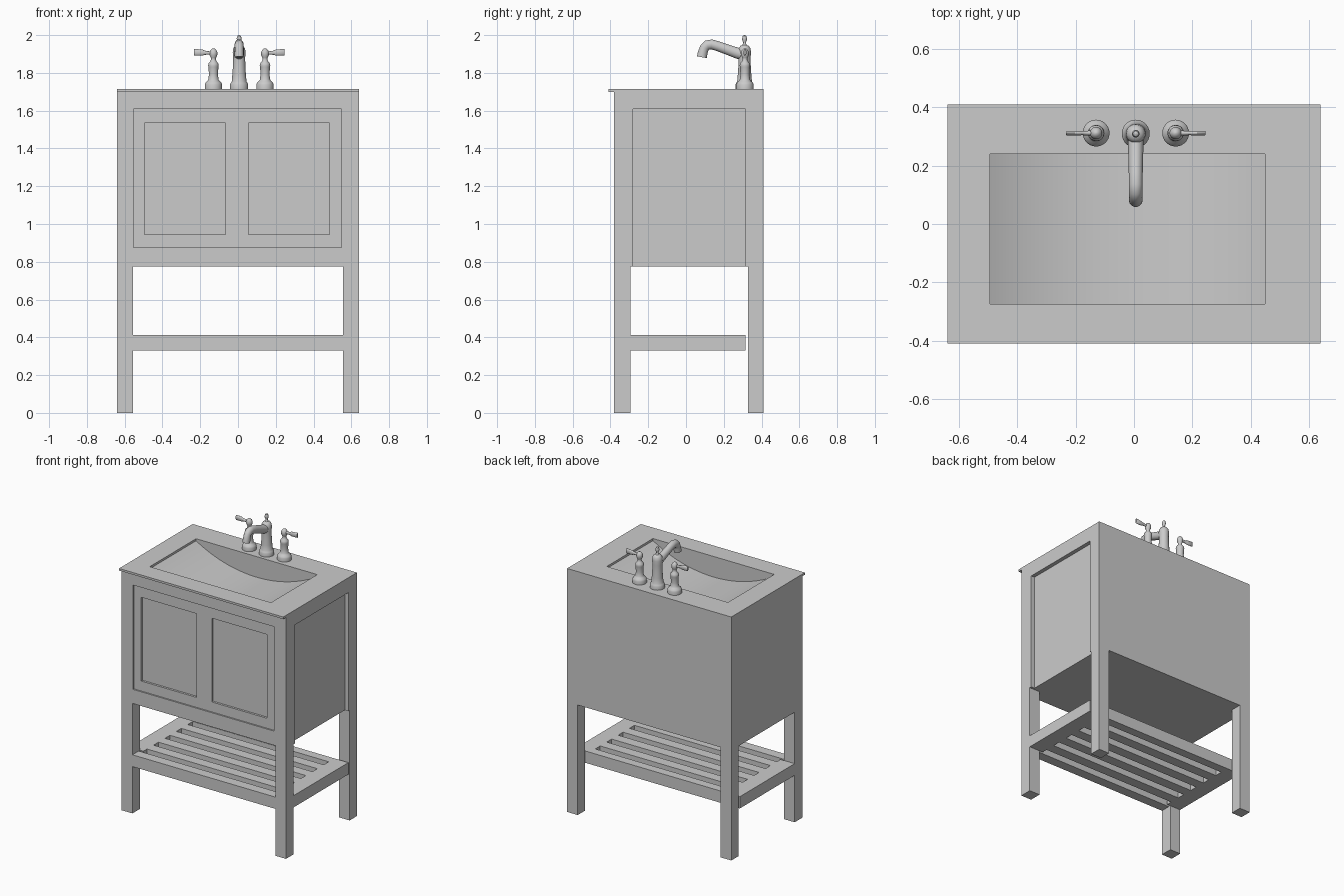
import bpy, bmesh
from math import sin, cos, pi, asin
from mathutils import Vector

if "Cube" in bpy.data.objects:
    bpy.data.objects.remove(bpy.data.objects["Cube"])


def finish(name, bm, smooth=False):
    bmesh.ops.recalc_face_normals(bm, faces=bm.faces)
    me = bpy.data.meshes.new(name)
    bm.to_mesh(me)
    bm.free()
    ob = bpy.data.objects.new(name, me)
    bpy.context.collection.objects.link(ob)
    bpy.ops.object.select_all(action='DESELECT')
    bpy.context.view_layer.objects.active = ob
    ob.select_set(True)
    if smooth:
        bpy.ops.object.shade_smooth_by_angle(angle=0.7)
    return ob


def box(name, x0, x1, y0, y1, z0, z1):
    bm = bmesh.new()
    bmesh.ops.create_cube(bm, size=1)
    for v in bm.verts:
        v.co = (x0 + (v.co.x + .5) * (x1 - x0),
                y0 + (v.co.y + .5) * (y1 - y0),
                z0 + (v.co.z + .5) * (z1 - z0))
    return finish(name, bm)


def cut(ob, cutter, keep=False):
    bpy.context.view_layer.objects.active = ob
    m = ob.modifiers.new("cut", 'BOOLEAN')
    m.operation, m.solver, m.object = 'DIFFERENCE', 'EXACT', cutter
    bpy.ops.object.modifier_apply(modifier=m.name)
    if not keep:
        bpy.data.objects.remove(cutter)


def loft(name, rings):
    """Skin a list of closed rings of points and cap both ends."""
    bm = bmesh.new()
    vs = [[bm.verts.new(p) for p in r] for r in rings]
    n = len(vs[0])
    for a, b in zip(vs, vs[1:]):
        for i in range(n):
            j = (i + 1) % n
            bm.faces.new((a[i], a[j], b[j], b[i]))
    bm.faces.new(vs[0])
    bm.faces.new(vs[-1])
    return finish(name, bm, True)


def lathe(name, x, y, profile, n=28):
    return loft(name, [[(x + r * cos(2 * pi * i / n), y + r * sin(2 * pi * i / n), z)
                        for i in range(n)] for r, z in profile])


# Cabinet, with recessed door front, door panels and right side panel
cabinet = box("cabinet", -.64, .64, -.38, .41, .775, 1.70)
cut(cabinet, box("door_cutter", -.553, .547, -.5, -.37, .875, 1.61))
for x0, x1 in ((-.495, -.065), (.055, .485)):
    cut(cabinet, box("panel_cutter", x0, x1, -.5, -.355, .945, 1.535))
cut(cabinet, box("side_cutter", .612, .8, -.28, .315, .7, 1.61))

# Countertop and curved basin
top = box("countertop", -.64, .64, -.41, .41, 1.70, 1.715)
half, sag, cx, rim = .4725, .13, -.0225, 1.70
R = (half ** 2 + sag ** 2) / (2 * sag)
amax = asin(half / R)
arc = [(cx + R * sin(a), rim - sag + R * (1 - cos(a)))
       for a in (amax * (i / 24 - 1) for i in range(49))]
section = arc + [(cx + half, 1.8), (cx - half, 1.8)]
basin = loft("basin_cutter", [[(x, y, z) for x, z in section] for y in (-.275, .24)])
cut(cabinet, basin, keep=True)
cut(top, basin)
for ob in (cabinet, top):
    bpy.ops.object.select_all(action='DESELECT')
    bpy.context.view_layer.objects.active = ob
    ob.select_set(True)
    bpy.ops.object.shade_smooth_by_angle(angle=0.3)

# Legs
for side, x0, x1 in (("left", -.64, -.557), ("right", .557, .64)):
    box("front_leg_" + side, x0, x1, -.38, -.295, 0, .775)
    box("back_leg_" + side, x0, x1, .328, .41, 0, .775)

# Slatted shelf
for side, x0, x1 in (("left", -.64, -.53), ("right", .53, .64)):
    box("shelf_end_" + side, x0, x1, -.295, .315, .33, .413)
box("shelf_front_rail", -.557, .557, -.38, -.31, .33, .413)
for k in range(5):
    y = -.255 + .127 * k
    box("shelf_slat", -.53, .53, y, .315 if k == 4 else y + .072, .33, .413)

# Tap handles with flattened levers
handle = [(.046, 1.715), (.046, 1.738), (.042, 1.748), (.032, 1.757), (.027, 1.765),
          (.024, 1.79), (.026, 1.83), (.028, 1.838), (.026, 1.85), (.017, 1.86),
          (.012, 1.873), (.014, 1.88), (.020, 1.892), (.021, 1.908), (.016, 1.92),
          (.008, 1.928), (.001, 1.93)]
lever = [(.0, .009, .009, 1.904), (.03, .008, .009, 1.906), (.05, .007, .012, 1.907),
         (.055, .008, .016, 1.907), (.10, .008, .018, 1.909), (.103, .006, .015, 1.909)]
for side, s, hx in (("left", -1, -.13), ("right", 1, .143)):
    lathe("handle_" + side, hx, .312, handle)
    loft("lever_" + side, [[(hx + s * d, .312 + ry * cos(2 * pi * i / 16),
                             z + rz * sin(2 * pi * i / 16)) for i in range(16)]
                           for d, ry, rz, z in lever])

# Spout body with top knob
sx, sy = .006, .31
lathe("spout_body", sx, sy, [
    (.048, 1.715), (.048, 1.738), (.044, 1.746), (.039, 1.755), (.036, 1.79),
    (.033, 1.83), (.032, 1.88), (.034, 1.91), (.031, 1.93), (.022, 1.943),
    (.012, 1.947), (.008, 1.955), (.007, 1.962), (.012, 1.972), (.013, 1.983),
    (.009, 1.996), (.001, 2.0)])

# Curved spout tube
path = [(.315, 1.895, .030), (.27, 1.905, .029), (.22, 1.923, .027), (.17, 1.941, .026),
        (.135, 1.951, .026), (.112, 1.947, .026), (.098, 1.934, .025), (.091, 1.915, .025),
        (.087, 1.900, .026), (.084, 1.883, .026)]
rings = []
for k, (y, z, r) in enumerate(path):
    a, b = path[max(k - 1, 0)], path[min(k + 1, len(path) - 1)]
    t = Vector((0, b[0] - a[0], b[1] - a[1])).normalized()
    u = Vector((1, 0, 0))
    w = t.cross(u)
    rings.append([Vector((sx, y, z)) + u * (r * .92 * cos(2 * pi * i / 24))
                  + w * (r * sin(2 * pi * i / 24)) for i in range(24)])
loft("spout", rings)
